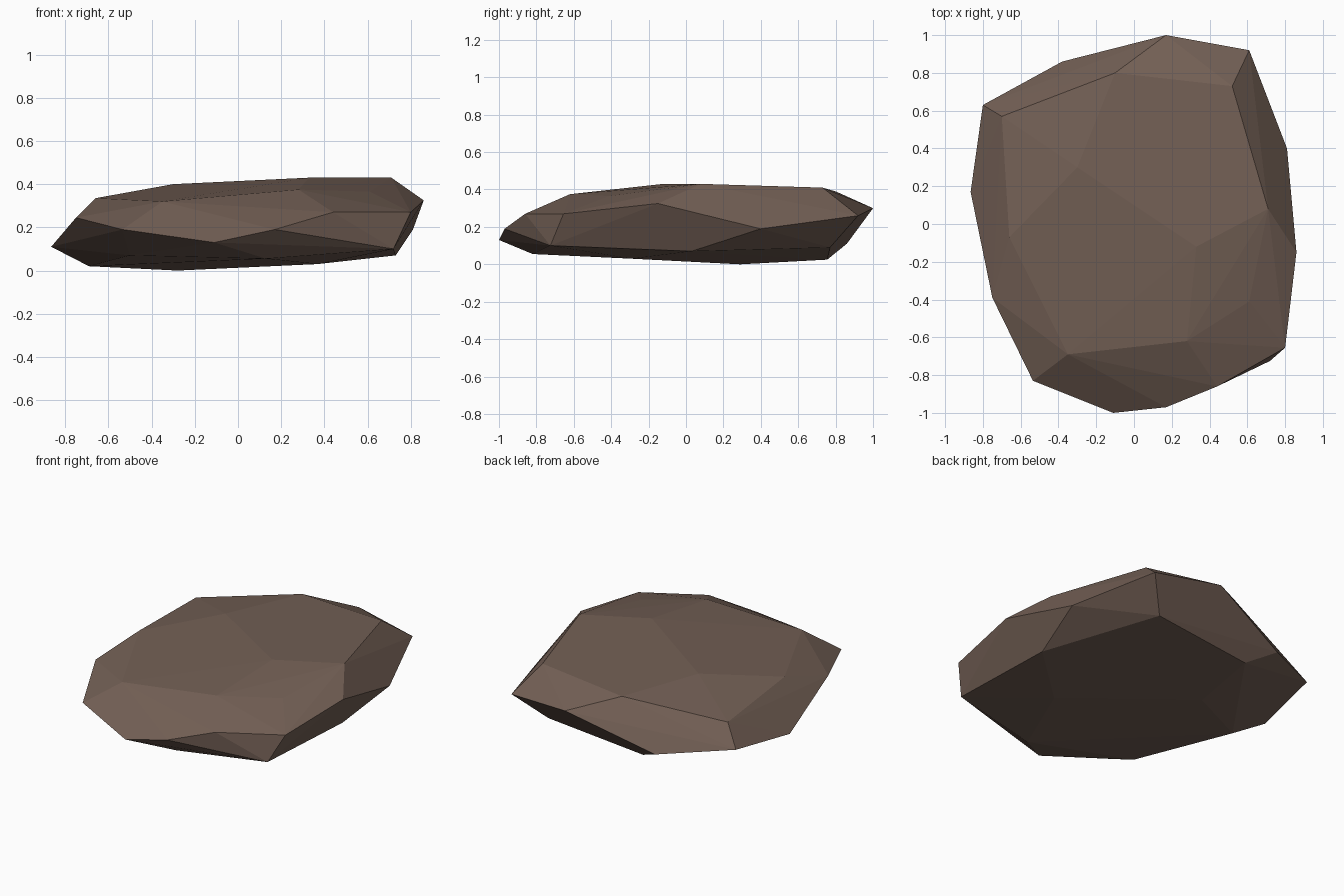
import bpy, bmesh, math

if "Cube" in bpy.data.objects:
    bpy.data.objects.remove(bpy.data.objects["Cube"])

# Corner points of the boulder, in three bands
crown = [(.52, .73, .41), (.71, .08, .43), (.33, -.12, .43), (.61, -.41, .365),
         (.28, -.62, .375), (-.35, -.69, .32), (-.66, -.07, .335),
         (-.70, .57, .295), (-.10, .80, .39), (-.30, .30, .40)]
girdle = [(.17, 1.0, .30), (.61, .92, .26), (.81, .40, .19), (.82, .09, .255),
          (.86, -.15, .325), (.80, -.655, .27), (.72, -.725, .10), (.44, -.86, .27),
          (.17, -.97, .19), (-.11, -1.0, .13), (-.535, -.83, .19), (-.75, -.39, .245),
          (-.865, .17, .11), (-.80, .63, .165), (-.38, .86, .11)]
base = [(.45, .77, .09), (.73, .03, .07), (.37, -.29, .03), (.13, -.82, .055),
        (-.50, -.60, .07), (-.69, .08, .02), (-.28, .29, 0), (-.22, .755, .025),
        (.07, -.07, .03)]

# Faceted boulder: convex hull with nearly flat neighbours merged
bm = bmesh.new()
for p in crown + girdle + base:
    bm.verts.new(p)
res = bmesh.ops.convex_hull(bm, input=bm.verts[:])
loose = [v for v in bm.verts if not v.link_faces]
bmesh.ops.delete(bm, geom=loose, context='VERTS')
bmesh.ops.dissolve_limit(bm, angle_limit=math.radians(1.5),
                         verts=bm.verts[:], edges=bm.edges[:])
bmesh.ops.recalc_face_normals(bm, faces=bm.faces[:])
mesh = bpy.data.meshes.new("boulder")
bm.to_mesh(mesh)
bm.free()

# Brown stone colour
stone = bpy.data.materials.new("brown stone")
stone.diffuse_color = (.17, .115, .09, 1)
stone.use_nodes = True
stone.node_tree.nodes["Principled BSDF"].inputs["Base Color"].default_value = stone.diffuse_color
mesh.materials.append(stone)
boulder = bpy.data.objects.new("boulder", mesh)
bpy.context.collection.objects.link(boulder)
